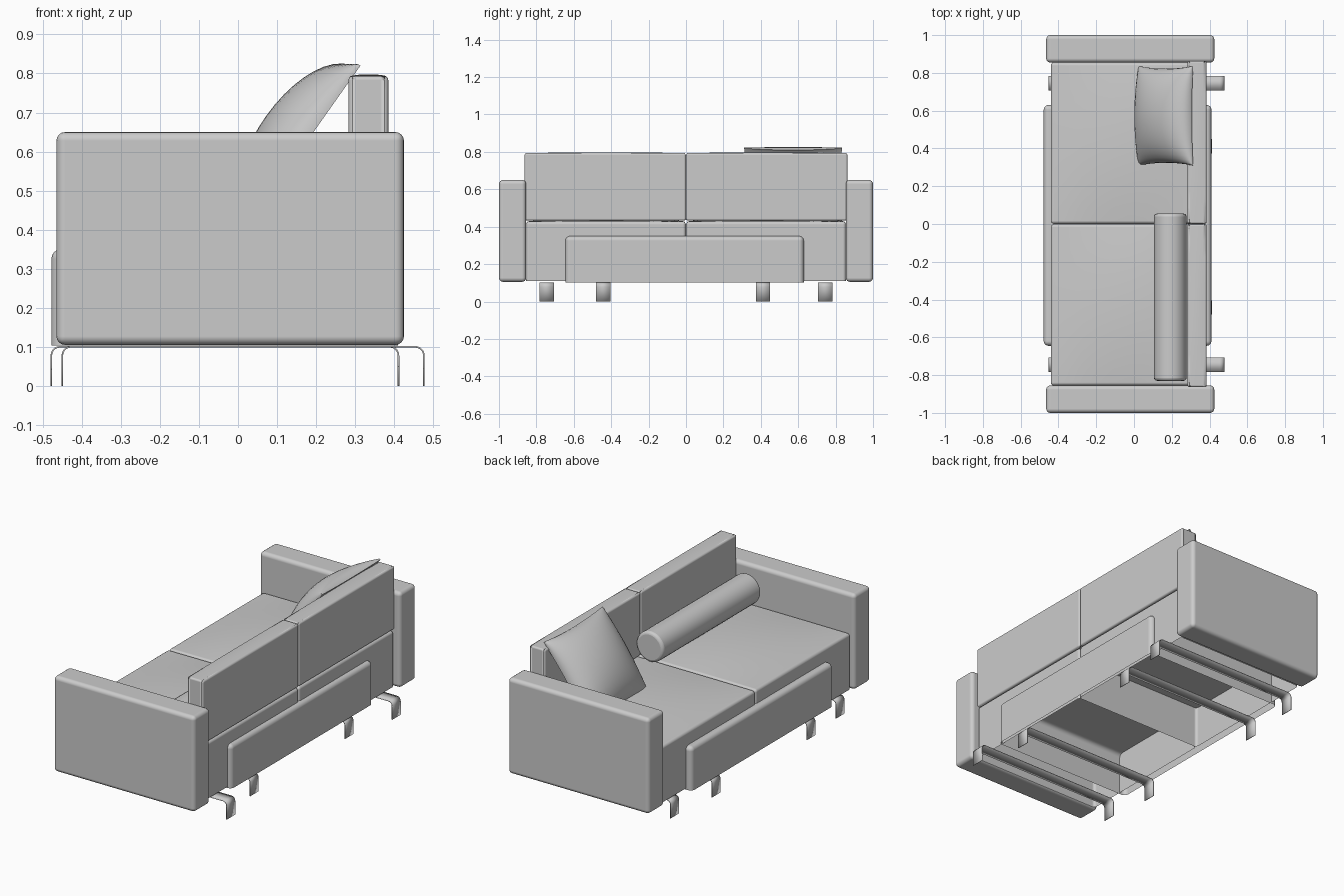
import bpy, bmesh, math
from mathutils import Vector

if "Cube" in bpy.data.objects:
    bpy.data.objects.remove(bpy.data.objects["Cube"])


def finish(bm, name, angle=40):
    bmesh.ops.recalc_face_normals(bm, faces=bm.faces)
    me = bpy.data.meshes.new(name)
    bm.to_mesh(me)
    bm.free()
    ob = bpy.data.objects.new(name, me)
    bpy.context.collection.objects.link(ob)
    bpy.ops.object.select_all(action='DESELECT')
    ob.select_set(True)
    bpy.context.view_layer.objects.active = ob
    bpy.ops.object.shade_smooth_by_angle(angle=math.radians(angle))
    return ob


def soft_box(name, x, y, z, bevel, dome=0.0, open_bottom=False):
    """Rounded box from ranges; the top can swell and the bottom be open."""
    bm = bmesh.new()
    bmesh.ops.create_cube(bm, size=2)
    if dome:
        bmesh.ops.subdivide_edges(bm, edges=bm.edges[:], cuts=9, use_grid_fill=True)
    if open_bottom:
        low = [f for f in bm.faces if f.calc_center_median().z < -0.99]
        bmesh.ops.delete(bm, geom=low, context='FACES')
    for v in bm.verts:
        a, b, c = v.co
        lift = dome * (1 - a * a) * (1 - b * b) if c > 0.99 else 0
        v.co = [r[0] + (r[1] - r[0]) * (t + 1) / 2 for r, t in zip((x, y, z), (a, b, c))]
        v.co.z += lift
    ob = finish(bm, name)
    m = ob.modifiers.new("round", 'BEVEL')
    m.width = bevel
    m.segments = 4
    m.limit_method = 'ANGLE'
    m.angle_limit = math.radians(50)
    m.harden_normals = True
    return ob


def leg_frame(name, x0, x1, y, width=0.076, h=0.1, r=0.022):
    """Flat metal strip bent into a low, wide arch."""
    pts = [(x0, 0)]
    for i in range(6):
        t = math.pi - i * math.pi / 10
        pts.append((x0 + r + r * math.cos(t), h - r + r * math.sin(t)))
    pts += [(x0 + x1 - px, pz) for px, pz in reversed(pts)]
    bm = bmesh.new()
    rows = [[bm.verts.new((px, y + s * width / 2, pz)) for px, pz in pts] for s in (-1, 1)]
    for i in range(len(pts) - 1):
        bm.faces.new((rows[0][i], rows[0][i + 1], rows[1][i + 1], rows[1][i]))
    ob = finish(bm, name)
    m = ob.modifiers.new("thickness", 'SOLIDIFY')
    m.thickness = 0.004
    m.offset = 0


# Arms, seats and back cushions, one per side
for s, side in ((-1, "near"), (1, "far")):
    def span(a, b):
        return tuple(sorted((s * a, s * b)))
    soft_box(side + "_arm", (-0.465, 0.425), span(0.855, 1.0), (0.105, 0.65), 0.022)
    soft_box(side + "_seat", (-0.44, 0.385), span(0.001, 0.855), (0.11, 0.428), 0.016,
             dome=0.025, open_bottom=True)
    soft_box(side + "_back_cushion", (0.283, 0.385), span(0.001, 0.863), (0.433, 0.793), 0.02, dome=0.005)

# Base box showing as a panel on both long sides
soft_box("base_panel", (-0.478, 0.41), (-0.645, 0.63), (0.103, 0.35), 0.025, open_bottom=True)

# Bent strip legs
leg_frame("outer_leg_near", -0.45, 0.476, -0.745)
leg_frame("outer_leg_far", -0.45, 0.476, 0.745)
leg_frame("inner_leg_near", -0.478, 0.411, -0.442)
leg_frame("inner_leg_far", -0.478, 0.411, 0.412)

# Bolster lying along the back
bm = bmesh.new()
bmesh.ops.create_cone(bm, cap_ends=True, segments=28, radius1=0.086, radius2=0.086, depth=0.885)
for v in bm.verts:
    v.co = (v.co.x + 0.192, v.co.z - 0.3875, v.co.y + 0.525)
bolster = finish(bm, "bolster")
m = bolster.modifiers.new("round", 'BEVEL')
m.width = 0.015
m.segments = 3
m.limit_method = 'ANGLE'
m.angle_limit = math.radians(50)

# Square pillow leaning on the back, swollen on its front side
N = 20
up = Vector((0.577, 0, 0.817))
out = Vector((-0.817, 0, 0.577))
mid = Vector((0.31, 0.573, 0.822)) - up * 0.245
bm = bmesh.new()
for bulge, base in ((0.115, 0.004), (0.008, -0.004)):
    grid = []
    for i in range(N + 1):
        u = -math.cos(math.pi * i / N)
        row = []
        for j in range(N + 1):
            v = -math.cos(math.pi * j / N)
            t = math.sqrt(max(0, (1 - u * u) * (1 - v * v)))
            uu = u * (1 - 0.05 * (1 - v * v))
            vv = v * (1 - 0.05 * (1 - u * u))
            co = mid + up * (uu * 0.245) + out * (base + bulge * t)
            co.y += vv * 0.262
            row.append(bm.verts.new(co))
        grid.append(row)
    for i in range(N):
        for j in range(N):
            bm.faces.new((grid[i][j], grid[i + 1][j], grid[i + 1][j + 1], grid[i][j + 1]))
rim = [e for e in bm.edges if e.is_boundary]
bmesh.ops.bridge_loops(bm, edges=rim)
finish(bm, "pillow", 50)
